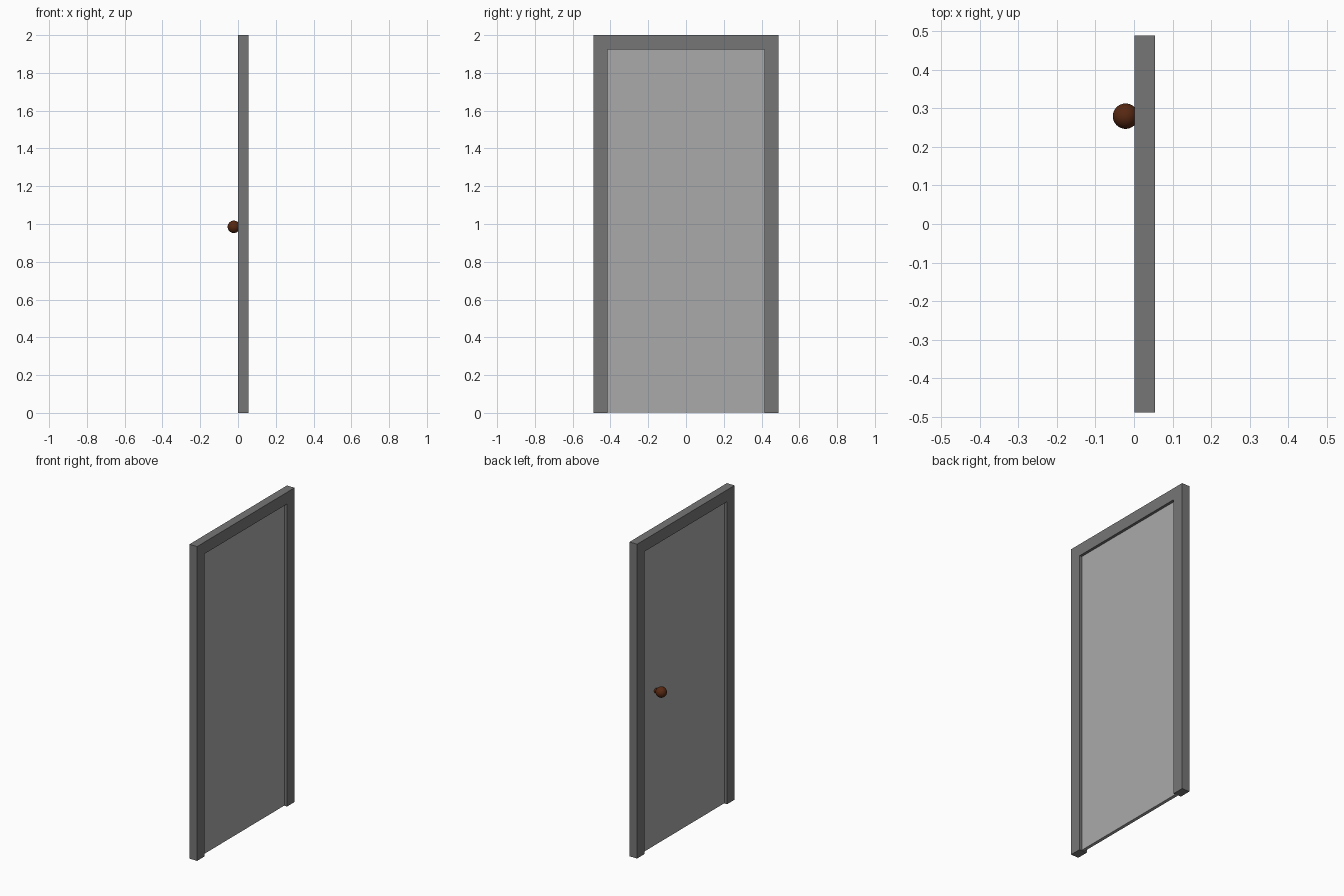
import bpy, bmesh, math

if "Cube" in bpy.data.objects:
    bpy.data.objects.remove(bpy.data.objects["Cube"])


def material(name, rgb):
    m = bpy.data.materials.new(name)
    m.diffuse_color = (*rgb, 1.0)
    m.use_nodes = True
    m.node_tree.nodes["Principled BSDF"].inputs["Base Color"].default_value = m.diffuse_color
    return m


frame_grey = material("dark grey", (0.18, 0.18, 0.18))
panel_grey = material("light grey", (0.40, 0.40, 0.40))
knob_brown = material("dark brown", (0.095, 0.021, 0.006))


def extrude_profile(name, points, x0, x1, mat):
    """Extrude a y/z outline along x."""
    bm = bmesh.new()
    face = bm.faces.new([bm.verts.new((x0, y, z)) for y, z in points])
    moved = bmesh.ops.extrude_face_region(bm, geom=[face])["geom"]
    bmesh.ops.translate(bm, vec=(x1 - x0, 0, 0),
                        verts=[v for v in moved if isinstance(v, bmesh.types.BMVert)])
    bmesh.ops.recalc_face_normals(bm, faces=bm.faces)
    mesh = bpy.data.meshes.new(name)
    bm.to_mesh(mesh)
    bm.free()
    mesh.materials.append(mat)
    obj = bpy.data.objects.new(name, mesh)
    bpy.context.collection.objects.link(obj)
    return obj


W, IN, TOP, HEAD = 0.49, 0.415, 2.0, 1.925

# Door frame: two jambs and a header in one outline
extrude_profile("door_frame",
                [(-W, 0), (-IN, 0), (-IN, HEAD), (IN, HEAD),
                 (IN, 0), (W, 0), (W, TOP), (-W, TOP)],
                0.001, 0.055, frame_grey)

# Door panel recessed on both sides of the frame
extrude_profile("door_panel",
                [(-IN, 0.003), (IN, 0.003), (IN, HEAD), (-IN, HEAD)],
                0.018, 0.038, panel_grey)

# Round knob on the -x side
KNOB = (-0.022, 0.28, 0.985)
bpy.ops.mesh.primitive_uv_sphere_add(segments=32, ring_count=16, radius=0.033,
                                     location=KNOB, rotation=(0, math.pi / 2, 0))
knob = bpy.context.object
knob.name = "knob"

# Short stem joining knob and panel
bpy.ops.mesh.primitive_cylinder_add(vertices=24, radius=0.015, depth=0.03,
                                    location=(0.005, KNOB[1], KNOB[2]),
                                    rotation=(0, math.pi / 2, 0))
stem = bpy.context.object
stem.name = "knob_stem"

for obj in (knob, stem):
    obj.data.materials.append(knob_brown)
    bpy.ops.object.select_all(action='DESELECT')
    obj.select_set(True)
    bpy.context.view_layer.objects.active = obj
    bpy.ops.object.shade_smooth_by_angle(angle=math.radians(35))
